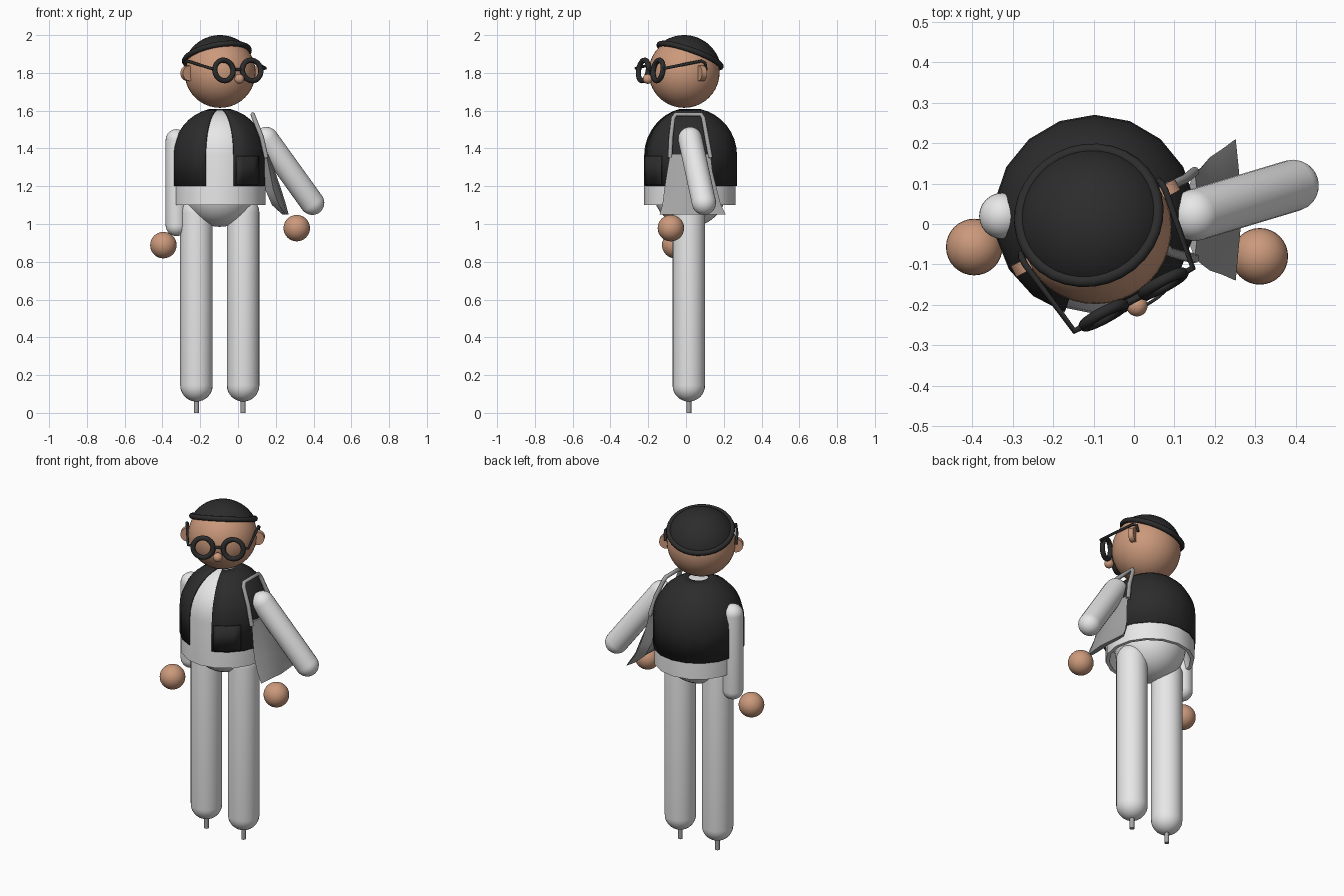
import bpy, bmesh, math
from math import sin, cos, pi, radians
from mathutils import Vector, Matrix

old = bpy.data.objects.get("Cube")
if old:
    bpy.data.objects.remove(old, do_unlink=True)


def material(name, rgb):
    m = bpy.data.materials.new(name)
    m.use_nodes = True
    m.diffuse_color = (*rgb, 1)
    m.node_tree.nodes["Principled BSDF"].inputs["Base Color"].default_value = (*rgb, 1)
    return m


SKIN = material("skin", (0.6, 0.32, 0.2))
WHITE = material("white cloth", (0.8, 0.8, 0.8))
BLACK = material("black cloth", (0.025, 0.025, 0.025))
GREY = material("grey", (0.37, 0.37, 0.37))


def finish(name, bm, mat, matrix=Matrix(), angle=40):
    bmesh.ops.remove_doubles(bm, verts=bm.verts, dist=0.0004)
    bmesh.ops.recalc_face_normals(bm, faces=bm.faces)
    me = bpy.data.meshes.new(name)
    bm.to_mesh(me)
    bm.free()
    me.materials.append(mat)
    ob = bpy.data.objects.new(name, me)
    bpy.context.collection.objects.link(ob)
    ob.matrix_world = matrix
    bpy.ops.object.select_all(action="DESELECT")
    bpy.context.view_layer.objects.active = ob
    ob.select_set(True)
    bpy.ops.object.shade_smooth_by_angle(angle=radians(angle))
    return ob


def skin_rings(bm, rings, closed=False):
    """Join successive rings of points with quads."""
    rows = [[bm.verts.new(p) for p in r] for r in rings]
    n = len(rows[0])
    for a, b in zip(rows, rows[1:]):
        for i in range(n if closed else n - 1):
            j = (i + 1) % n
            bm.faces.new((a[i], a[j], b[j], b[i]))
    return rows


def lathe(name, profile, mat, matrix=Matrix(), sides=32, start=-90, end=270):
    """Revolve (radius, height) points about z between two angles."""
    angles = [radians(start + (end - start) * i / sides) for i in range(sides + 1)]
    bm = bmesh.new()
    skin_rings(bm, [[(max(r, 1e-5) * cos(a), max(r, 1e-5) * sin(a), z) for a in angles]
                    for r, z in profile])
    return finish(name, bm, mat, matrix)


def arc(r, z, lo, hi, n=8):
    """Profile points on a sphere between two latitudes."""
    lat = [radians(lo + (hi - lo) * i / n) for i in range(n + 1)]
    return [(r * cos(t), z + r * sin(t)) for t in lat]


def ball(name, centre, r, mat):
    return lathe(name, arc(r, 0, -90, 90, 16), mat, Matrix.Translation(centre))


def capsule(name, a, b, r, mat):
    a, b = Vector(a), Vector(b)
    turn = (b - a).to_track_quat("Z", "Y").to_matrix().to_4x4()
    profile = arc(r, 0, -90, 0) + arc(r, (b - a).length, 0, 90)
    return lathe(name, profile, mat, Matrix.Translation(a) @ turn, 24)


def tube(name, points, r, mat, matrix=Matrix()):
    cu = bpy.data.curves.new(name, "CURVE")
    cu.dimensions = "3D"
    cu.bevel_depth, cu.bevel_resolution, cu.use_fill_caps = r, 2, True
    sp = cu.splines.new("POLY")
    sp.points.add(len(points) - 1)
    for p, co in zip(sp.points, points):
        p.co = (*co, 1)
    cu.materials.append(mat)
    ob = bpy.data.objects.new(name, cu)
    bpy.context.collection.objects.link(ob)
    ob.matrix_world = matrix
    return ob


def torus(name, major, minor, mat, matrix):
    ring = [(major + minor * cos(2 * pi * i / 10), minor * sin(2 * pi * i / 10))
            for i in range(11)]
    return lathe(name, ring, mat, matrix)


# Torso: open-bottomed shirt, rounded hips, vest with an open front and a pocket
body = Matrix.Translation((-0.097, 0.02, 0))
DOME = 1.365
lathe("shirt", [(0.2, 1.2), (0.222, 1.1), (0.242, 1.1)] + arc(0.242, DOME, 0, 90),
      WHITE, body, 16)
lathe("hips", arc(0.195, 1.18, -90, 20, 12), WHITE, body)
GAP = 17.5
vest = lathe("vest", [(0.25, 1.2)] + arc(0.25, DOME, 0, 77),
             BLACK, body, 16, -90 + GAP, 270 - GAP)
thick = vest.modifiers.new("thickness", "SOLIDIFY")
thick.thickness = 0.007
pocket = lathe("vest_pocket", [(0.251, 1.21), (0.251, 1.36)], BLACK, body, 4, -70, -36)
thick = pocket.modifiers.new("thickness", "SOLIDIFY")
thick.thickness, thick.offset = 0.008, 1

# Legs on thin pegs
for side, x in (("right", -0.22), ("left", 0.027)):
    capsule(side + "_leg", (x, 0.015, 0.146), (x, 0.015, 1.06), 0.086, WHITE)
    lathe(side + "_peg", [(0, 0), (0.013, 0), (0.013, 0.09)], GREY,
          Matrix.Translation((x, 0.015, 0)), 12)

# Sleeves and hands
capsule("right_sleeve", (-0.326, 0.02, 1.445), (-0.326, 0.02, 0.993), 0.057, WHITE)
capsule("left_sleeve", (0.15, 0.022, 1.45), (0.393, 0.095, 1.112), 0.064, WHITE)
ball("right_hand", (-0.395, -0.057, 0.888), 0.07, SKIN)
ball("left_hand", (0.311, -0.08, 0.978), 0.07, SKIN)

# Shoulder bag: a soft, slanted body and a flat strap
bm = bmesh.new()
sections = [  # height, inner x, outer x, front y, back y
    (1.37, 0.135, 0.165, -0.085, 0.13),
    (1.28, 0.14, 0.195, -0.1, 0.14),
    (1.18, 0.145, 0.23, -0.115, 0.165),
    (1.1, 0.18, 0.255, -0.125, 0.185),
    (1.05, 0.235, 0.268, -0.14, 0.21)]
rings = []
for z, x0, x1, y0, y1 in sections:
    xm, ym, sag = (x0 + x1) / 2, (y0 + y1) / 2, 0.01
    rings.append([(xm, y0, z), (x1 - sag, y0 * 0.5, z), (x1, ym, z), (x1 - sag, y1 * 0.7, z),
                  (xm, y1, z), (x0, y1 * 0.7, z), (x0 + sag, ym, z), (x0, y0 * 0.5, z)])
rows = skin_rings(bm, rings, True)
bm.faces.new(rows[0])
bm.faces.new(rows[-1])
finish("bag", bm, GREY, angle=25)
tube("bag_strap", [(0.15, -0.085, 1.35), (0.125, -0.08, 1.46), (0.085, -0.068, 1.56),
                   (0.078, -0.055, 1.58), (0.078, 0.08, 1.58), (0.085, 0.092, 1.56),
                   (0.125, 0.11, 1.46), (0.15, 0.13, 1.35)], 0.012, GREY)

# Head, turned towards its left
head = Matrix.Translation((-0.095, -0.01, 1.803)) @ Matrix.Rotation(radians(28), 4, "Z")
lathe("head", arc(0.188, 0, -90, 90, 20), SKIN, head, 40)
ball("nose", head @ Vector((0, -0.218, -0.035)), 0.026, SKIN)

# Cap, tipped backwards, with a rolled edge
tip = head @ Matrix.Rotation(radians(-22), 4, "X")
lathe("cap", arc(0.197, 0, 28, 90, 10), BLACK, tip, 40)
torus("cap_rim", 0.173, 0.015, BLACK, tip @ Matrix.Translation((0, 0, 0.095)))

# Ears and glasses, mirrored about the face
for side, s in (("left", 1), ("right", -1)):
    ear = Matrix.Translation((s * 0.19, 0, -0.005)) @ Matrix.Rotation(pi / 2, 4, "X")
    lathe(side + "_ear", [(0, -0.015), (0.04, -0.015), (0.04, 0.015), (0, 0.015)],
          SKIN, head @ ear)
    rim = Matrix.Translation((s * 0.083, -0.2, 0.01)) @ Matrix.Rotation(radians(82), 4, "X")
    torus(side + "_lens_rim", 0.055, 0.014, BLACK, head @ rim)
    tube(side + "_glasses_arm",
         [(s * 0.135, -0.2, 0.018), (s * 0.166, -0.2, 0.022), (s * 0.196, 0, 0.06),
          (s * 0.196, 0.022, 0.05), (s * 0.193, 0.03, 0.01)], 0.008, BLACK, head)
tube("glasses_bridge", [(-0.03, -0.2, 0.015), (0.03, -0.2, 0.015)], 0.009, BLACK, head)
